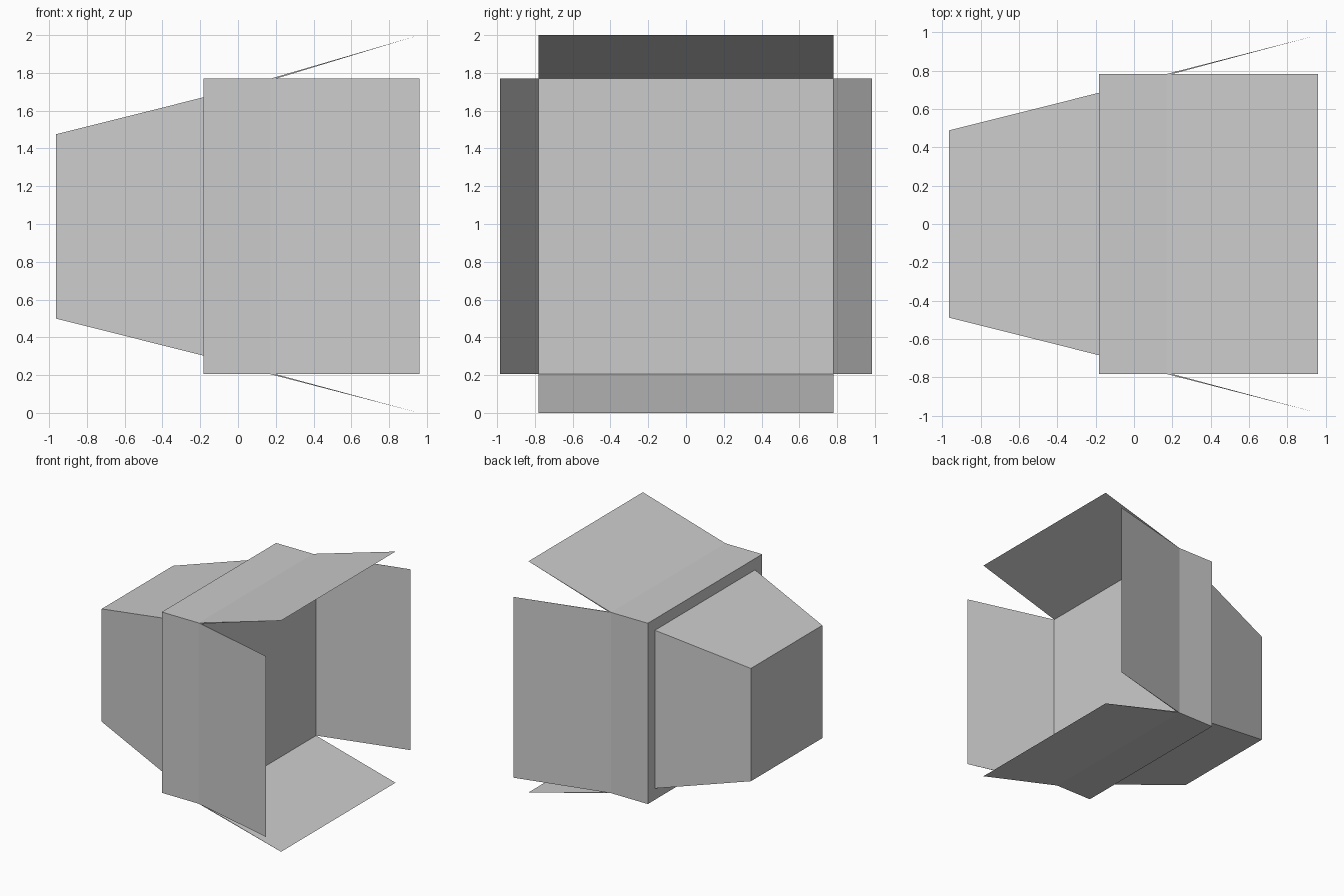
import bpy, bmesh
from mathutils import Matrix, Vector

if "Cube" in bpy.data.objects:
    bpy.data.objects.remove(bpy.data.objects["Cube"])

ZC = 0.987      # height of the lamp axis
H = 0.782       # half size of the front housing


def make(name, verts, faces):
    me = bpy.data.meshes.new(name)
    me.from_pydata(verts, [], faces)
    bm = bmesh.new()
    bm.from_mesh(me)
    bmesh.ops.recalc_face_normals(bm, faces=bm.faces)
    bm.to_mesh(me)
    bm.free()
    ob = bpy.data.objects.new(name, me)
    bpy.context.collection.objects.link(ob)
    return ob


def square_frustum(name, x0, h0, x1, h1):
    verts = [(x, sy * h, ZC + sz * h) for x, h in ((x0, h0), (x1, h1))
             for sy, sz in ((-1, -1), (1, -1), (1, 1), (-1, 1))]
    sides = [(i, (i + 1) % 4, (i + 1) % 4 + 4, i + 4) for i in range(4)]
    return make(name, verts, [(3, 2, 1, 0), (4, 5, 6, 7)] + sides)


# tapered rear body and square front housing
square_frustum("rear_body", -0.963, 0.488, -0.182, 0.684)
square_frustum("front_housing", -0.182, H, 0.2, H)


# thin wedge-shaped barn door, turned about the lamp axis
def barn_door(name, quarter, tip):
    rot = Matrix.Rotation(quarter * 1.5707963, 3, 'X')
    profile = [(0.17, H), (0.2, H), (0.96, tip)]
    verts = [rot @ Vector((x, y, z)) + Vector((0, 0, ZC))
             for y in (-H, H) for x, z in profile]
    make(name, verts, [(0, 1, 2), (5, 4, 3), (0, 3, 4, 1), (1, 4, 5, 2), (2, 5, 3, 0)])


for i, (side, tip) in enumerate((("top", 1.013), ("front", 0.985),
                                 ("bottom", 0.987), ("back", 0.985))):
    barn_door("barn_door_" + side, i, tip)
